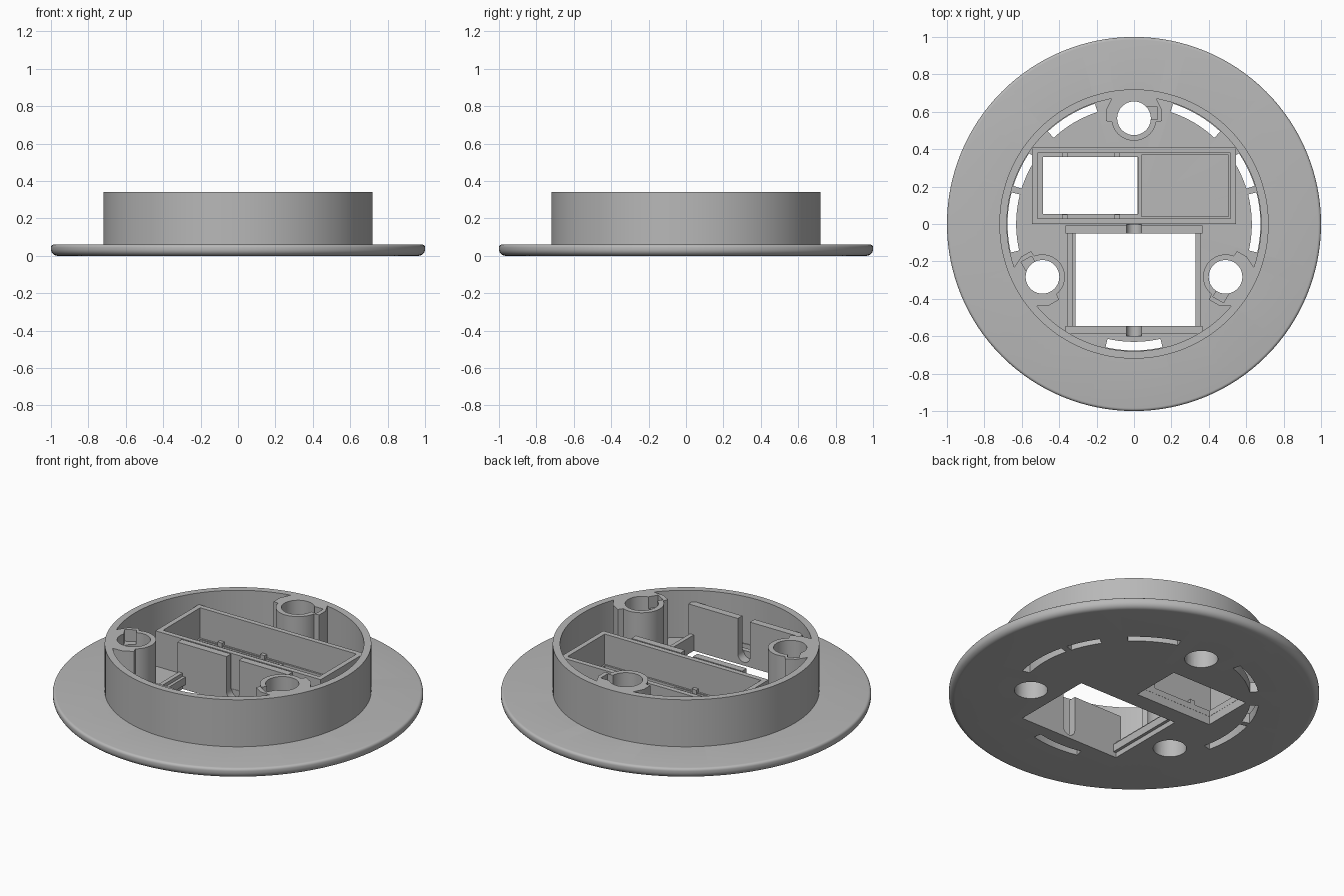
import bpy, bmesh, math
from mathutils import Matrix

cube = bpy.data.objects.get("Cube")
if cube:
    bpy.data.objects.remove(cube, do_unlink=True)

grey = bpy.data.materials.new("plain grey plastic")
grey.use_nodes = True
grey.diffuse_color = (0.48, 0.48, 0.48, 1)
grey.node_tree.nodes["Principled BSDF"].inputs["Base Color"].default_value = grey.diffuse_color

FLOOR, RIM, LOW = 0.06, 0.34, 0.27      # plate top, wall top, inner wall top


def finish(name, bm):
    bmesh.ops.recalc_face_normals(bm, faces=bm.faces[:])
    mesh = bpy.data.meshes.new(name)
    bm.to_mesh(mesh)
    bm.free()
    mesh.materials.append(grey)
    ob = bpy.data.objects.new(name, mesh)
    bpy.context.collection.objects.link(ob)
    return ob


def prism(name, outline, z0, z1):
    bm = bmesh.new()
    face = bm.faces.new([bm.verts.new((x, y, z0)) for x, y in outline])
    top = bmesh.ops.extrude_face_region(bm, geom=[face])["geom"]
    verts = [g for g in top if isinstance(g, bmesh.types.BMVert)]
    bmesh.ops.translate(bm, verts=verts, vec=(0, 0, z1 - z0))
    return finish(name, bm)


def box(name, x0, x1, y0, y1, z0, z1):
    return prism(name, [(x0, y0), (x1, y0), (x1, y1), (x0, y1)], z0, z1)


def arc(r, a0, a1, n, cx=0, cy=0):
    angles = [math.radians(a0 + (a1 - a0) * i / n) for i in range(n + 1)]
    return [(cx + r * math.cos(a), cy + r * math.sin(a)) for a in angles]


def disc(name, x, y, r, z0, z1):
    return prism(name, arc(r, 0, 360, 48, x, y)[:-1], z0, z1)


def lathe(name, profile, closed, steps=128):
    bm = bmesh.new()
    verts = [bm.verts.new((r, 0, z)) for r, z in profile]
    pairs = list(zip(verts, verts[1:])) + ([(verts[-1], verts[0])] if closed else [])
    edges = [bm.edges.new(p) for p in pairs]
    bmesh.ops.spin(bm, geom=verts + edges, axis=(0, 0, 1), cent=(0, 0, 0),
                   angle=math.tau, steps=steps, use_merge=False)
    bmesh.ops.remove_doubles(bm, verts=bm.verts[:], dist=1e-5)
    return finish(name, bm)


def activate(ob):
    bpy.ops.object.select_all(action="DESELECT")
    ob.select_set(True)
    bpy.context.view_layer.objects.active = ob


def combine(ob, others, operation="DIFFERENCE"):
    for other in others:
        mod = ob.modifiers.new("cut", "BOOLEAN")
        mod.operation, mod.solver, mod.object = operation, "EXACT", other
        activate(ob)
        bpy.ops.object.modifier_apply(modifier=mod.name)
        bpy.data.objects.remove(other, do_unlink=True)


def frame(name, x0, x1, y0, y1, t, z0, z1):
    ob = box(name, x0, x1, y0, y1, z0, z1)
    combine(ob, [box("cutter", x0 + t, x1 - t, y0 + t, y1 - t, z0 - 0.1, z1 + 0.1)])
    return ob


def key_slot():
    # round-bottomed slot through both holder walls
    bottom = arc(0.04, 180, 360, 16, 0, 0.06)
    ob = prism("cutter", bottom + [(0.04, 0.5), (-0.04, 0.5)], 0, 0.598)
    ob.data.transform(Matrix.Rotation(math.pi / 2, 4, "X"))
    ob.data.transform(Matrix.Translation((0, -0.002, 0)))
    return ob


parts = []

# Round flange with softened edges
profile = [(0, 0)] + arc(0.035, 270, 360, 7, 0.965, 0.035)
profile += arc(0.015, 0, 90, 4, 0.985, FLOOR - 0.015) + [(0, FLOOR)]
plate = lathe("flange_plate", profile, False)
cutters = [box("cutter", -0.33, 0.33, -0.545, -0.05, -0.1, 0.2),
           box("cutter", -0.487, 0.02, 0.052, 0.358, -0.1, 0.2), key_slot()]
for a in (90, 210, 330):
    t = math.radians(a)
    cutters.append(disc("cutter", 0.565 * math.cos(t), 0.565 * math.sin(t), 0.09, -0.1, 0.2))
# Vent slots
half = [(108, 133), (146, 162.5), (165.5, 193)]
for a0, a1 in half + [(180 - b, 180 - a) for a, b in half] + [(257, 283)]:
    cutters.append(prism("cutter", arc(0.63, a0, a1, 10) + arc(0.676, a1, a0, 10), -0.1, 0.2))
combine(plate, cutters)
parts.append(plate)

# Upright round wall
parts.append(lathe("round_wall", [(0.68, FLOOR - 0.01), (0.72, FLOOR - 0.01),
                                  (0.72, RIM), (0.68, RIM)], True))

# Rectangular compartment and the lip round its opening
parts.append(frame("compartment_wall", -0.545, 0.545, 0, 0.41, 0.03, FLOOR - 0.01, LOW))
parts.append(frame("compartment_ledge", -0.516, 0.516, 0.029, 0.381, 0.012, FLOOR - 0.01, 0.09))
parts.append(frame("opening_lip", -0.505, 0.04, 0.034, 0.376, 0.019, FLOOR - 0.01, 0.085))
for x in (-0.37, -0.09):
    for y in (0.04, 0.37):
        parts.append(box("lip_tab", x - 0.015, x + 0.015, y - 0.012, y + 0.012, FLOOR, 0.11))

# Slotted holder walls and low side rails of the square opening
for name, y0, y1 in (("back_holder", -0.05, -0.008), ("front_holder", -0.588, -0.545)):
    wall = box(name, -0.365, 0.365, y0, y1, FLOOR - 0.01, LOW)
    combine(wall, [key_slot()])
    parts.append(wall)
for s in (-1, 1):
    rail = [(s * 0.33, -0.546), (s * 0.355, -0.546), (s * 0.355, -0.049), (s * 0.33, -0.049)]
    parts.append(prism("side_rail", rail, FLOOR - 0.01, 0.095))
parts.append(box("rail_step", -0.335, -0.312, -0.546, -0.049, 0.03, 0.075))

# Three screw posts, each with a collar that joins the round wall
for i in range(3):
    post = disc("screw_post", 0, 0.565, 0.12, FLOOR - 0.01, RIM)
    collar = prism("collar", [(-0.11, 0.545), (0.11, 0.545), (0.15, 0.55), (0.15, 0.61),
                              (0.115, 0.68), (-0.115, 0.68), (-0.15, 0.61), (-0.15, 0.55)],
                   FLOOR - 0.01, RIM)
    combine(post, [collar], "UNION")
    combine(post, [disc("cutter", 0, 0.565, 0.09, -0.1, 0.5),
                   box("cutter", 0.06, 0.125, 0.56, 0.625, 0.27, 0.5)])
    post.data.transform(Matrix.Rotation(i * math.tau / 3, 4, "Z"))
    parts.append(post)

for ob in parts:
    activate(ob)
    bpy.ops.object.shade_smooth_by_angle(angle=math.radians(30))
